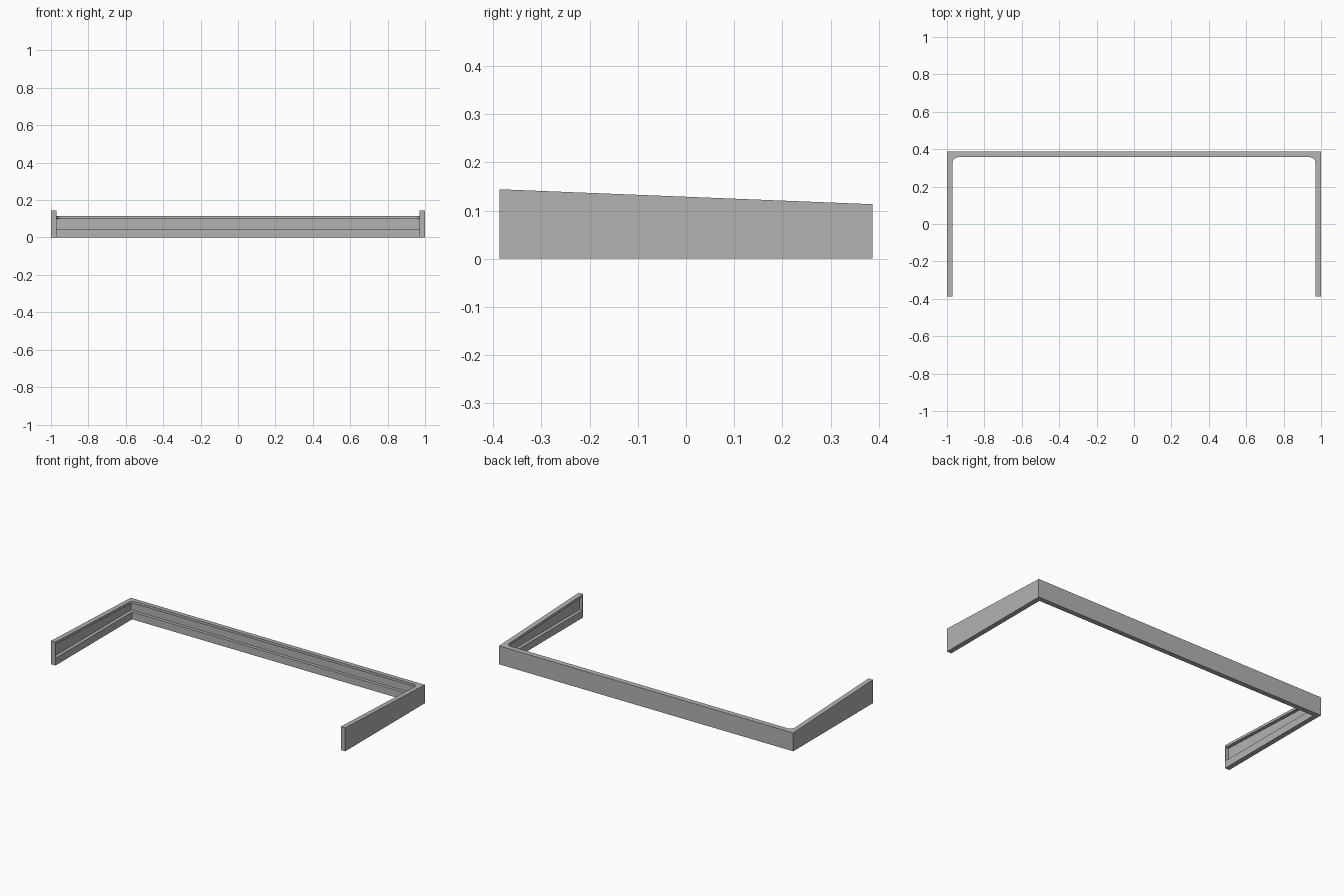
import bpy, bmesh, math

cube = bpy.data.objects.get("Cube")
if cube:
    bpy.data.objects.remove(cube)

grey = bpy.data.materials.new("plain_grey")
grey.use_nodes = True
colour = (0.45, 0.45, 0.45, 1)
grey.diffuse_color = colour
grey.node_tree.nodes["Principled BSDF"].inputs["Base Color"].default_value = colour

HALF_X, HALF_Y = 1.0, 0.387
RAIL = 0.03      # full rail depth
SKIN = 0.01      # wall behind the groove
CAP = 0.005      # plate closing the groove at the front
LEDGE = 0.045    # height of the lower rail
LIP = 0.015      # thickness of the upper lip


def top(y):
    return 0.144 - 0.04 * (y + HALF_Y)


def u_outline(depth, radius=0.0, cap=0.0):
    """Plan of the three-sided frame; half is listed, then mirrored."""
    ix, iy = HALF_X - depth, HALF_Y - depth
    half = [(HALF_X, HALF_Y), (HALF_X, -HALF_Y)]
    if cap:
        half += [(HALF_X - RAIL, -HALF_Y), (HALF_X - RAIL, cap - HALF_Y),
                 (ix, cap - HALF_Y)]
    else:
        half.append((ix, -HALF_Y))
    if radius:
        for i in range(9):
            a = math.pi / 2 * i / 8
            half.append((ix - radius + radius * math.cos(a),
                         iy - radius + radius * math.sin(a)))
    else:
        half.append((ix, iy))
    return half + [(-x, y) for x, y in reversed(half)]


def prism(name, outline, bottom, upper):
    bm = bmesh.new()
    low = [bm.verts.new((x, y, bottom(y))) for x, y in outline]
    high = [bm.verts.new((x, y, upper(y))) for x, y in outline]
    bm.faces.new(low)
    bm.faces.new(high)
    for i in range(len(outline)):
        j = (i + 1) % len(outline)
        bm.faces.new((low[i], low[j], high[j], high[i]))
    bmesh.ops.recalc_face_normals(bm, faces=bm.faces)
    # Split the concave plan faces cleanly
    bmesh.ops.triangulate(bm, faces=[f for f in bm.faces if len(f.verts) > 4])
    mesh = bpy.data.meshes.new(name)
    bm.to_mesh(mesh)
    bm.free()
    mesh.materials.append(grey)
    obj = bpy.data.objects.new(name, mesh)
    bpy.context.collection.objects.link(obj)
    return obj


# Lower rail, recessed wall with front end plates, sloping upper lip
prism("lower_rail", u_outline(RAIL), lambda y: 0.0, lambda y: LEDGE)
prism("groove_wall", u_outline(SKIN, cap=CAP), lambda y: LEDGE, lambda y: top(y) - LIP)
lip = prism("upper_lip", u_outline(RAIL, radius=0.03), lambda y: top(y) - LIP, top)

# Smooth only the rounded inner corners of the lip
bpy.ops.object.select_all(action='DESELECT')
lip.select_set(True)
bpy.context.view_layer.objects.active = lip
bpy.ops.object.shade_smooth_by_angle(angle=math.radians(30))
